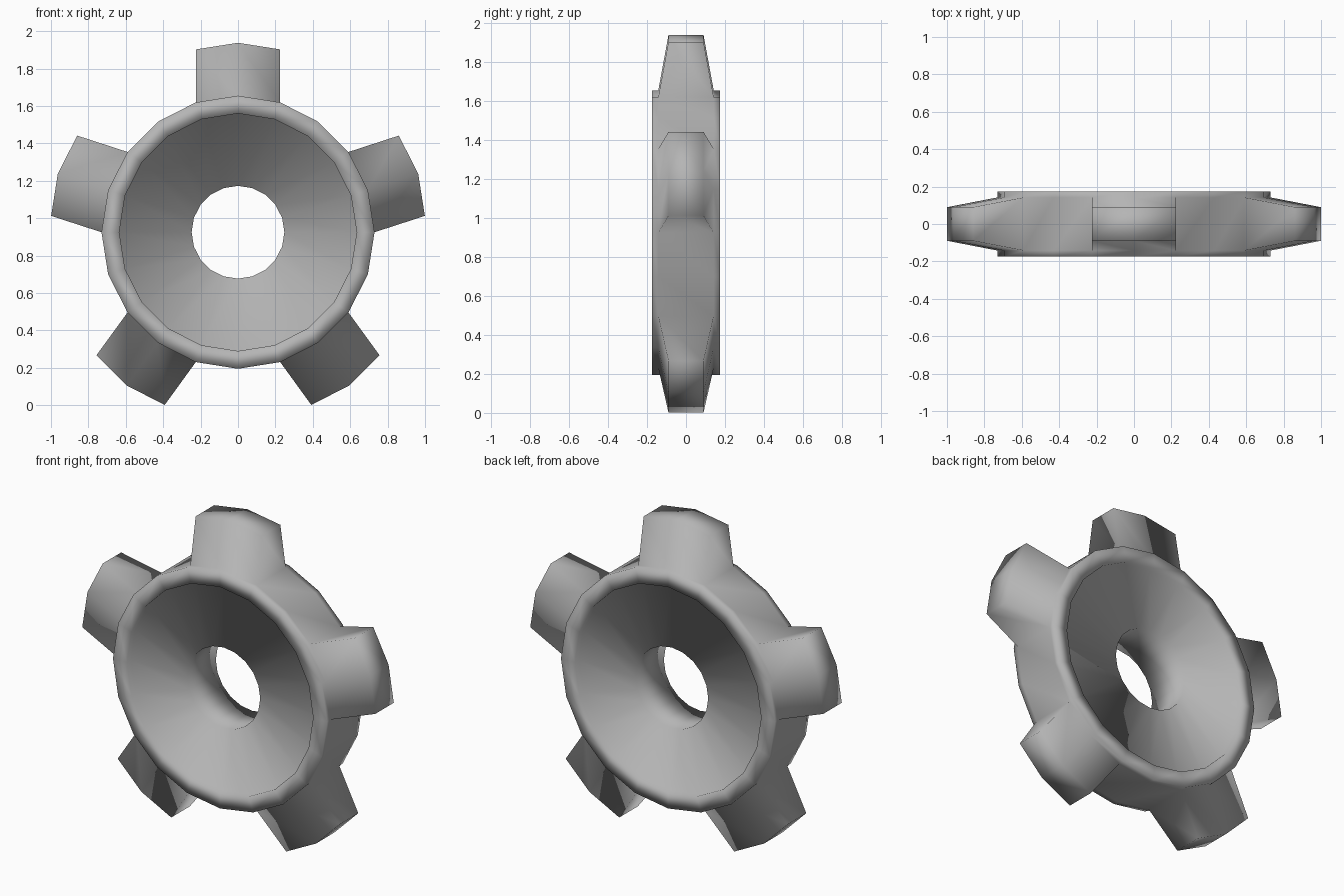
import bpy, bmesh
from math import sin, cos, pi
from mathutils import Vector

if "Cube" in bpy.data.objects:
    bpy.data.objects.remove(bpy.data.objects["Cube"])

SIDES, TEETH = 20, 5
CENTRE = Vector((0, 0, 0.925))
# closed hub section as (radius, y): outer wall, lips, recessed web, bore
PROFILE = [(0.73, -0.142), (0.73, 0.142), (0.73, 0.175), (0.635, 0.175),
           (0.635, 0.138), (0.248, 0.138), (0.248, -0.138), (0.635, -0.138),
           (0.635, -0.175), (0.73, -0.175)]


def radial(i):
    a = 2 * pi * i / SIDES
    return Vector((sin(a), 0, cos(a)))


bm = bmesh.new()

# hub: section swept round the y axis
rings = [[bm.verts.new(CENTRE + radial(i) * r + Vector((0, y, 0))) for r, y in PROFILE]
         for i in range(SIDES)]
outer = []
n = len(PROFILE)
for i in range(SIDES):
    a, b = rings[i], rings[(i + 1) % SIDES]
    for j in range(n):
        k = (j + 1) % n
        f = bm.faces.new((a[j], a[k], b[k], b[j]))
        if j == 0:
            outer.append(f)

# teeth: pairs of outer faces pulled straight out and narrowed
for t in range(TEETH):
    i = t * SIDES // TEETH
    pair = [outer[i - 1], outer[i]]
    out = bmesh.ops.extrude_face_region(bm, geom=pair)
    bmesh.ops.delete(bm, geom=[f for f in pair if f.is_valid], context='FACES_ONLY')
    for v in out['geom']:
        if isinstance(v, bmesh.types.BMVert):
            v.co += radial(i) * 0.283
            v.co.y *= 0.09 / 0.142

bmesh.ops.recalc_face_normals(bm, faces=bm.faces)
for f in bm.faces:
    f.smooth = True
mesh = bpy.data.meshes.new("toothed_wheel")
bm.to_mesh(mesh)
bm.free()

# dark grey metal
metal = bpy.data.materials.new("dark_grey")
metal.diffuse_color = (0.46, 0.46, 0.46, 1)
metal.use_nodes = True
metal.node_tree.nodes["Principled BSDF"].inputs["Base Color"].default_value = metal.diffuse_color
mesh.materials.append(metal)
bpy.context.collection.objects.link(bpy.data.objects.new("toothed_wheel", mesh))
